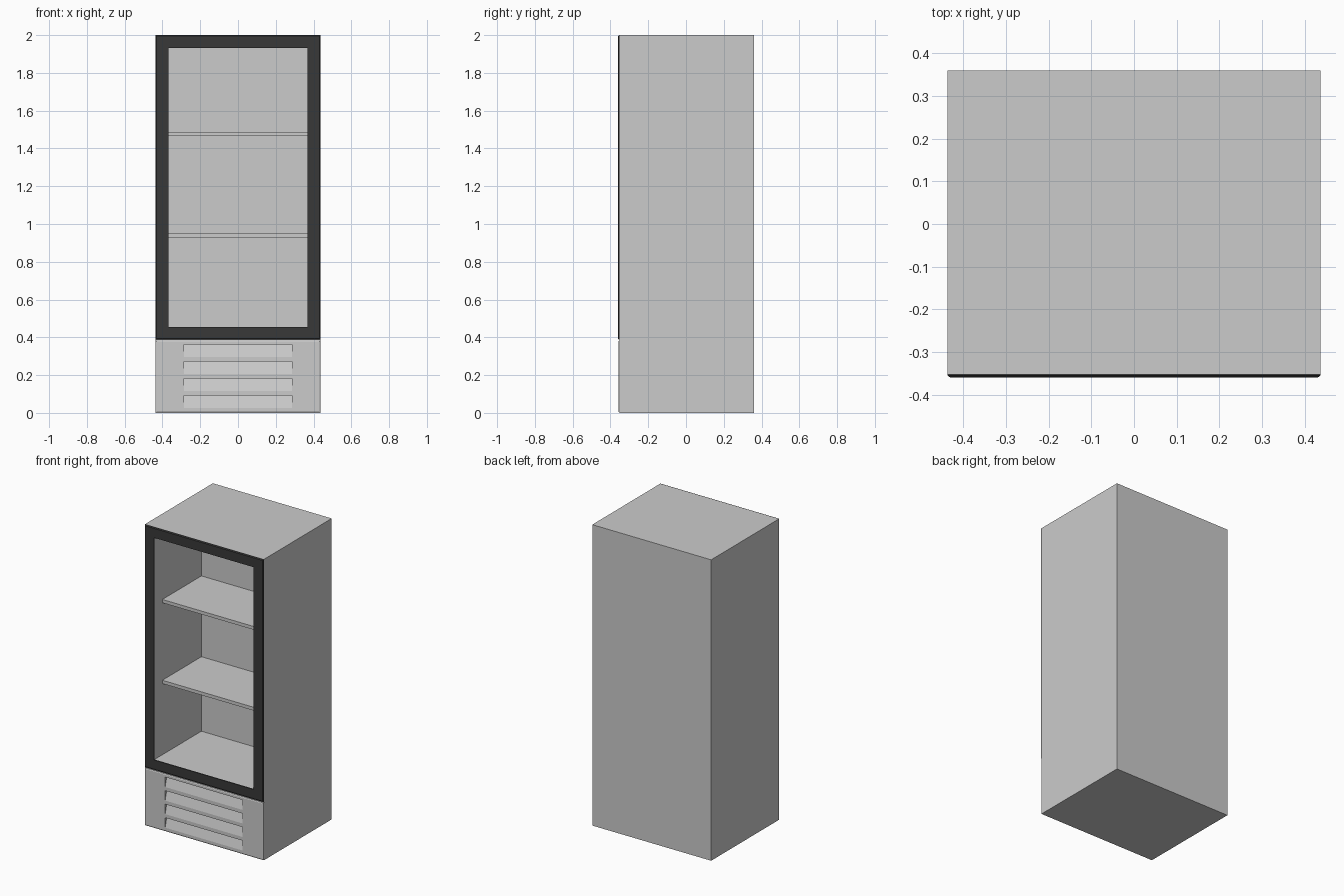
import bpy, bmesh

if "Cube" in bpy.data.objects:
    bpy.data.objects.remove(bpy.data.objects["Cube"])


def loft(bm, loops, caps=(False, False), closed=False):
    """Bridge rectangles (half_width, z0, z1, y) that follow each other."""
    rings = [[bm.verts.new(p) for p in ((-w, y, z0), (w, y, z0), (w, y, z1), (-w, y, z1))]
             for w, z0, z1, y in loops]
    pairs = list(zip(rings, rings[1:]))
    if closed:
        pairs.append((rings[-1], rings[0]))
    for a, b in pairs:
        for i in range(4):
            j = (i + 1) % 4
            bm.faces.new((a[i], a[j], b[j], b[i]))
    if caps[0]:
        bm.faces.new(rings[0])
    if caps[1]:
        bm.faces.new(rings[-1])


def finish(bm, name, mat=None):
    bmesh.ops.remove_doubles(bm, verts=bm.verts[:], dist=1e-5)
    bmesh.ops.recalc_face_normals(bm, faces=bm.faces[:])
    me = bpy.data.meshes.new(name)
    bm.to_mesh(me)
    bm.free()
    ob = bpy.data.objects.new(name, me)
    bpy.context.collection.objects.link(ob)
    if mat:
        me.materials.append(mat)
    return ob


W, BACK, FRONT, SEAM = 0.437, 0.36, -0.352, 0.386
IN_W, IN_Z0, IN_Z1, IN_BACK = 0.367, 0.455, 1.932, 0.14

# cabinet shell: display cavity above, shallow vent cavity below
bm = bmesh.new()
loft(bm, [(W, SEAM, 2, BACK), (W, SEAM, 2, FRONT),
          (IN_W, IN_Z0, IN_Z1, FRONT), (IN_W, IN_Z0, IN_Z1, IN_BACK)], (True, True))
loft(bm, [(W, 0, SEAM, BACK), (W, 0, SEAM, FRONT),
          (0.30, 0.015, 0.37, FRONT), (0.30, 0.015, 0.37, -0.32)], (True, True))
bmesh.ops.remove_doubles(bm, verts=bm.verts[:], dist=1e-5)
inner = [f for f in bm.faces if all(abs(v.co.z - SEAM) < 1e-4 for v in f.verts)]
bmesh.ops.delete(bm, geom=inner, context='FACES')
finish(bm, "cabinet")

# door frame with chamfered outer edge
dark = bpy.data.materials.new("dark_frame")
dark.diffuse_color = (0.04, 0.04, 0.04, 1)
dark.use_nodes = True
dark.node_tree.nodes["Principled BSDF"].inputs["Base Color"].default_value = dark.diffuse_color
bm = bmesh.new()
loft(bm, [(W, 0.388, 2.0, FRONT), (W, 0.388, 2.0, -0.355), (0.431, 0.394, 1.994, -0.36),
          (IN_W, IN_Z0, IN_Z1, -0.36), (IN_W, IN_Z0, IN_Z1, FRONT)], closed=True)
finish(bm, "door_frame", dark)

# shelves
for n, z in enumerate((0.928, 1.465)):
    bm = bmesh.new()
    loft(bm, [(IN_W, z, z + 0.022, IN_BACK), (IN_W, z, z + 0.022, -0.27)], (True, True))
    finish(bm, f"shelf_{n + 1}")

# lower vent panel with four sloped louvre pockets
LW, PY, DEEP = 0.285, -0.358, -0.340
tops, high = (0.362, 0.272, 0.182, 0.092), 0.066
bm = bmesh.new()
loft(bm, [(0.436, 0.002, 0.382, FRONT), (0.436, 0.002, 0.382, -0.355), (0.430, 0.009, 0.377, PY),
          (LW, tops[-1] - high, tops[0], PY)])


def face(*pts):
    bm.faces.new([bm.verts.new(p) for p in pts])


for i, t in enumerate(tops):
    b = t - high
    face((-LW, PY, b), (LW, PY, b), (LW, DEEP, t), (-LW, DEEP, t))      # slope
    face((-LW, DEEP, t), (LW, DEEP, t), (LW, PY, t), (-LW, PY, t))      # pocket roof
    for x in (-LW, LW):
        face((x, PY, b), (x, DEEP, t), (x, PY, t))                      # pocket side
    if i < 3:
        n = tops[i + 1]
        face((-LW, PY, n), (LW, PY, n), (LW, PY, b), (-LW, PY, b))      # flush strip
finish(bm, "vent_panel")
